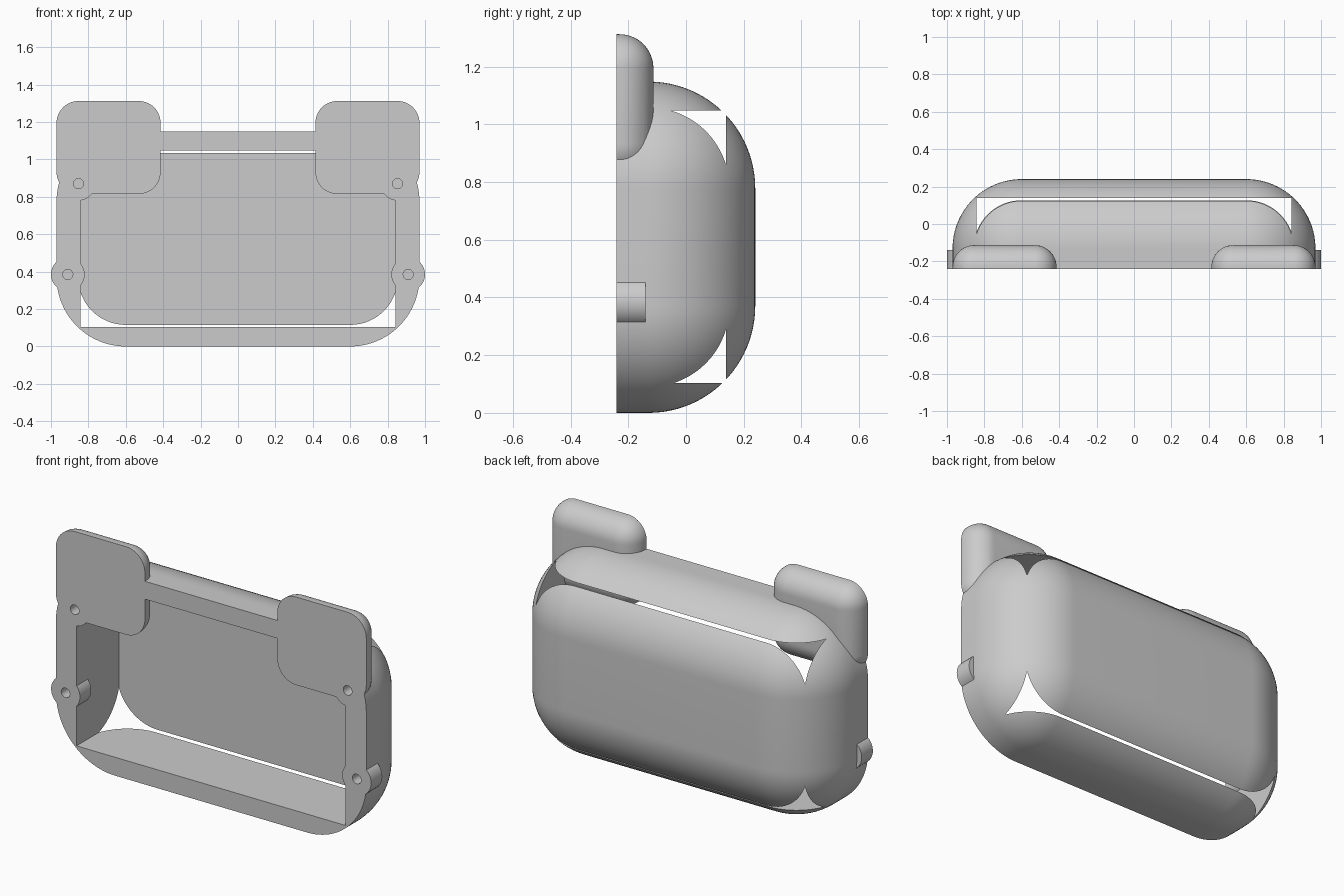
import bpy
import bmesh
from mathutils import Matrix, Vector

cube = bpy.data.objects.get("Cube")
if cube:
    bpy.data.objects.remove(cube, do_unlink=True)

FRONT = -0.24
PAST = FRONT - 0.6      # parts run past the front plane and are trimmed flush

grey = bpy.data.materials.new("plain grey")
grey.use_nodes = True
grey.diffuse_color = (0.6, 0.6, 0.6, 1)
grey.node_tree.nodes["Principled BSDF"].inputs["Base Color"].default_value = (0.6, 0.6, 0.6, 1)


def make_object(name, bm):
    mesh = bpy.data.meshes.new(name)
    bm.to_mesh(mesh)
    bm.free()
    mesh.materials.append(grey)
    obj = bpy.data.objects.new(name, mesh)
    bpy.context.collection.objects.link(obj)
    return obj


def box(name, low, high, radius=0, segments=1):
    """Box between two corners, with optional rounded edges."""
    low, high = Vector(low), Vector(high)
    bm = bmesh.new()
    bmesh.ops.create_cube(bm, size=1)
    bmesh.ops.scale(bm, vec=high - low, verts=bm.verts)
    bmesh.ops.translate(bm, vec=(low + high) / 2, verts=bm.verts)
    if radius:
        bmesh.ops.bevel(bm, geom=bm.edges[:], offset=radius, segments=segments,
                        profile=0.5, affect='EDGES')
    return make_object(name, bm)


def rod(name, x, z, radius, back, sides):
    """Cylinder along y that ends at the given back position."""
    bm = bmesh.new()
    bmesh.ops.create_cone(bm, cap_ends=True, segments=sides, radius1=radius,
                          radius2=radius, depth=back - PAST,
                          matrix=Matrix.Translation((x, (back + PAST) / 2, z))
                          @ Matrix.Rotation(1.5707963, 4, 'X'))
    return make_object(name, bm)


def combine(target, tool, operation):
    """Apply a boolean and remove its tool."""
    mod = target.modifiers.new(tool.name, 'BOOLEAN')
    mod.operation, mod.solver, mod.object = operation, 'EXACT', tool
    bpy.context.view_layer.objects.active = target
    bpy.ops.object.modifier_apply(modifier=mod.name)
    bpy.data.objects.remove(tool, do_unlink=True)


# Rounded shell with a square cavity that breaks through its corners
housing = box("housing", (-0.97, PAST, 0), (0.97, 0.24, 1.148), 0.37, 24)
cavity = box("cavity", (-0.841, PAST - 1, 0.104), (0.841, 0.138, 1.047))
combine(housing, cavity, 'DIFFERENCE')

# Upper tabs and screw bosses on both sides
SCREWS = {"upper": (0.853, 0.87), "lower": (0.91, 0.385)}
for side, s in (("left", 1), ("right", -1)):
    inner, outer = sorted((s * 0.414, s * 0.97))
    tab = box(side + "_tab", (inner, PAST, 0.815), (outer, -0.113, 1.312), 0.117, 14)
    combine(housing, tab, 'UNION')
    for level, (x, z) in SCREWS.items():
        combine(housing, rod(f"{side}_{level}_boss", s * x, z, 0.09, -0.14, 48), 'UNION')

# Flush front face
trim = box("front_trim", (-2, PAST - 2, -1), (2, FRONT, 2))
combine(housing, trim, 'DIFFERENCE')

# Blind screw holes
for s in (1, -1):
    for level, (x, z) in SCREWS.items():
        combine(housing, rod(level + "_hole", s * x, z, 0.027, -0.16, 24), 'DIFFERENCE')

bpy.ops.object.select_all(action='DESELECT')
housing.select_set(True)
bpy.context.view_layer.objects.active = housing
bpy.ops.object.shade_smooth_by_angle(angle=0.5)
